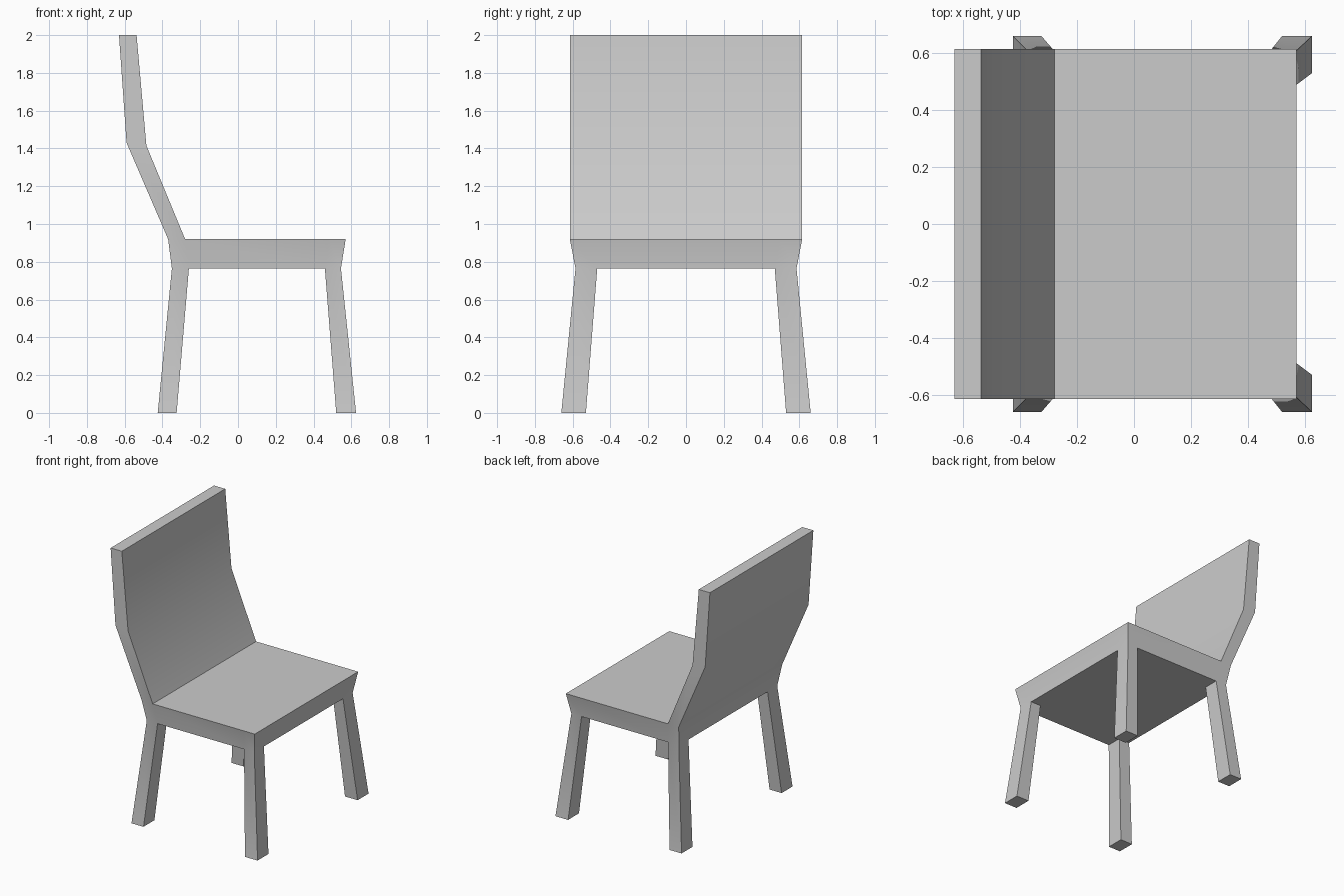
import bpy, bmesh

cube = bpy.data.objects.get("Cube")
if cube:
    bpy.data.objects.remove(cube, do_unlink=True)

grey = bpy.data.materials.new("plain grey")
grey.use_nodes = True
COLOUR = (0.6, 0.6, 0.6, 1)
grey.diffuse_color = COLOUR
grey.node_tree.nodes["Principled BSDF"].inputs["Base Color"].default_value = COLOUR

bm = bmesh.new()


def level(points, inner, outer):
    """Rows of vertices through (x, z) points, symmetric in y."""
    ys = (-outer, -inner, inner, outer)
    return [[bm.verts.new((x, y, z)) for y in ys] for x, z in points]


def cell(g, i, j):
    return [g[i][j], g[i + 1][j], g[i + 1][j + 1], g[i][j + 1]]


def rim(g):
    """Outer loop of a grid of vertices."""
    return (g[0] + [row[-1] for row in g[1:-1]] + g[-1][::-1]
            + [row[0] for row in g[-2:0:-1]])


def bridge(a, b):
    for k in range(len(a)):
        n = (k + 1) % len(a)
        bm.faces.new((a[k], a[n], b[n], b[k]))


# Seat slab, flaring outward to its top
under = level([(x, 0.765) for x in (-0.35, -0.26, 0.46, 0.545)], 0.47, 0.585)
top = level([(x, 0.92) for x in (-0.37, -0.28, 0.48, 0.57)], 0.495, 0.615)
bridge(rim(under), rim(top))
for i in range(3):
    for j in range(3):
        if i == 1 or j == 1:
            bm.faces.new(cell(under, i, j))
        if i > 0:
            bm.faces.new(cell(top, i, j))

# Four splayed legs growing out of the corner cells
feet = level([(x, 0) for x in (-0.425, -0.325, 0.52, 0.625)], 0.53, 0.66)
for i in (0, 2):
    for j in (0, 2):
        foot = cell(feet, i, j)
        bridge(cell(under, i, j), foot)
        bm.faces.new(foot)

# Bent backrest growing out of the rear strip
bend = level([(-0.59, 1.43), (-0.485, 1.415)], 0.495, 0.615)
crest = level([(-0.63, 2), (-0.537, 2)], 0.495, 0.615)
bridge(rim(top[:2]), rim(bend))
bridge(rim(bend), rim(crest))
bm.faces.new(rim(crest))

bmesh.ops.recalc_face_normals(bm, faces=bm.faces)
mesh = bpy.data.meshes.new("chair")
bm.to_mesh(mesh)
bm.free()
mesh.materials.append(grey)
chair = bpy.data.objects.new("chair", mesh)
bpy.context.collection.objects.link(chair)

# Soft shading over the gentle bends, crisp corners elsewhere
bpy.ops.object.select_all(action="DESELECT")
chair.select_set(True)
bpy.context.view_layer.objects.active = chair
bpy.ops.object.shade_smooth_by_angle()
